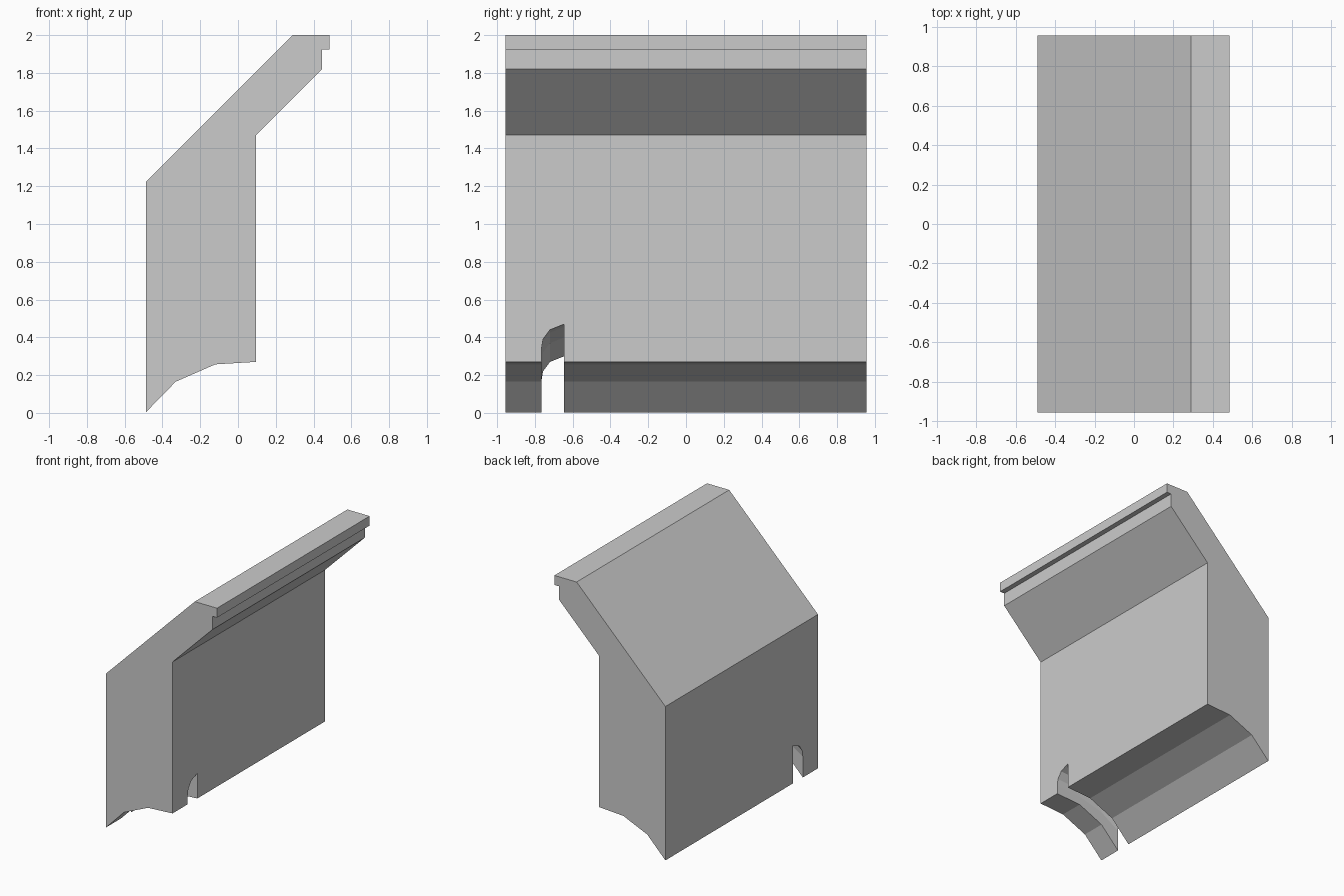
import bpy, bmesh

if "Cube" in bpy.data.objects:
    bpy.data.objects.remove(bpy.data.objects["Cube"])


def loft(name, sections):
    """Closed solid through matching polygon sections."""
    bm = bmesh.new()
    rings = [[bm.verts.new(p) for p in s] for s in sections]
    n = len(rings[0])
    for a, b in zip(rings, rings[1:]):
        for i in range(n):
            j = (i + 1) % n
            bm.faces.new((a[i], a[j], b[j], b[i]))
    bm.faces.new(rings[0])
    bm.faces.new(rings[-1])
    bmesh.ops.recalc_face_normals(bm, faces=bm.faces)
    mesh = bpy.data.meshes.new(name)
    bm.to_mesh(mesh)
    bm.free()
    obj = bpy.data.objects.new(name, mesh)
    bpy.context.collection.objects.link(obj)
    return obj


# Wall with sloped top, lip and curved underside, extruded along y
profile = [(-0.488, 0.003), (-0.33, 0.165), (-0.12, 0.257), (0.095, 0.27),
           (0.095, 1.47), (0.445, 1.82), (0.445, 1.925), (0.485, 1.925),
           (0.485, 2.0), (0.29, 2.0), (-0.488, 1.222)]
wall = loft("sloped_wall", [[(x, y, z) for x, z in profile]
                            for y in (-0.955, 0.955)])

# Half-arch channel that follows the curve of the underside
arch = [(-0.765, 0.17), (-0.757, 0.22), (-0.72, 0.27), (-0.645, 0.30)]
path = [(-0.6, -0.07), (-0.488, 0.0), (-0.33, 0.10), (-0.12, 0.155), (0.095, 0.17), (0.2, 0.175)]
channel = loft("channel_cutter", [
    [(x, -0.765, -0.3)] + [(x, y, z + rise) for y, z in arch] + [(x, -0.645, -0.3)]
    for x, rise in path])
channel.hide_render = True
channel.hide_viewport = True

cut = wall.modifiers.new("channel", 'BOOLEAN')
cut.operation = 'DIFFERENCE'
cut.solver = 'EXACT'
cut.object = channel
